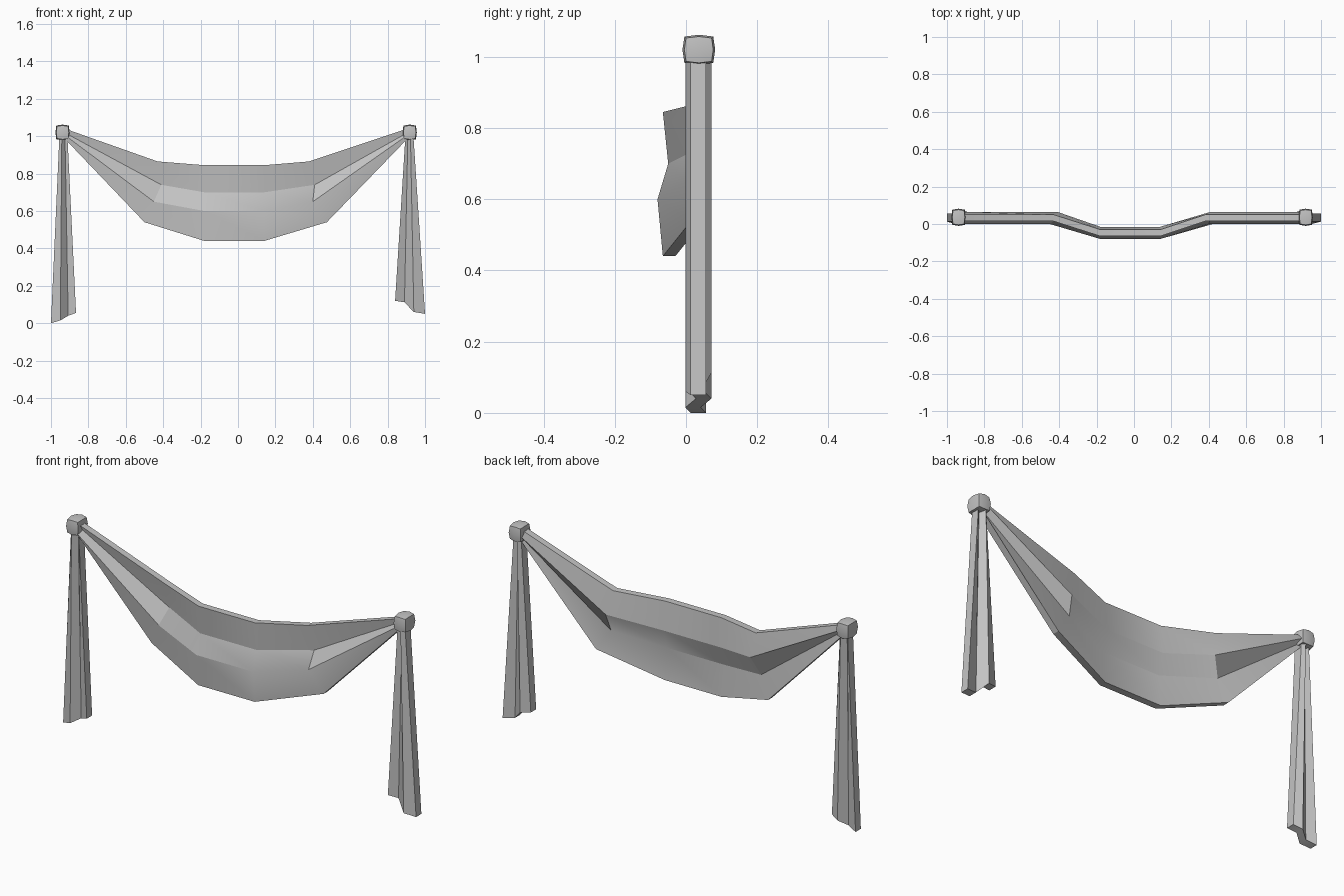
import bpy, bmesh, math
from mathutils import Vector

cube = bpy.data.objects.get("Cube")
if cube:
    bpy.data.objects.remove(cube, do_unlink=True)

grey = bpy.data.materials.new("grey_cloth")
grey.use_nodes = True
colour = (0.55, 0.55, 0.55, 1)
grey.diffuse_color = colour
grey.node_tree.nodes["Principled BSDF"].inputs["Base Color"].default_value = colour

# Depth of the four pleat lines, shared by the swag and the tails
PLEATS = (0.015, 0.03, 0.0, 0.015)


def finish(name, bm):
    bmesh.ops.recalc_face_normals(bm, faces=bm.faces)
    mesh = bpy.data.meshes.new(name)
    bm.to_mesh(mesh)
    bm.free()
    obj = bpy.data.objects.new(name, mesh)
    bpy.context.collection.objects.link(obj)
    mesh.materials.append(grey)
    bpy.ops.object.select_all(action="DESELECT")
    obj.select_set(True)
    bpy.context.view_layer.objects.active = obj
    bpy.ops.object.shade_smooth_by_angle(angle=math.radians(20))
    return obj


def pleated_cloth(name, stations, thickness):
    """Loft closed pleated sections; a station is (y shift, [(x, z) per pleat])."""
    bm = bmesh.new()
    rings = []
    for shift, points in stations:
        front = [Vector((x, y + shift, z)) for (x, z), y in zip(points, PLEATS)]
        back = [p + Vector((0, thickness, 0)) for p in reversed(front)]
        rings.append([bm.verts.new(p) for p in front + back])
    n = len(rings[0])
    for a, b in zip(rings, rings[1:]):
        for i in range(n):
            j = (i + 1) % n
            bm.faces.new((a[i], a[j], b[j], b[i]))
    # End caps as one quad per pleat
    for ring in (rings[0], rings[-1]):
        for i in range(n // 2 - 1):
            bm.faces.new((ring[i], ring[i + 1], ring[n - 2 - i], ring[n - 1 - i]))
    return finish(name, bm)


def knot(name, x):
    """Boxy faceted ball with bulging face centres."""
    bm = bmesh.new()
    bmesh.ops.create_cube(bm, size=2)
    bmesh.ops.subdivide_edges(bm, edges=bm.edges[:], cuts=1, use_grid_fill=True)
    for v in bm.verts:
        axes = sum(abs(c) > 0.5 for c in v.co)
        s = (1, 1, 0.88, 0.78)[axes]
        v.co = Vector((x + v.co.x * s * 0.038, 0.036 + v.co.y * s * 0.046,
                       1.02 + v.co.z * s * 0.042))
    return finish(name, bm)


# Draped swag between the knots
knot_z = (1.04, 1.018, 1.005, 0.985)
mid_z = (0.845, 0.70, 0.60, 0.44)
shoulder_z = (0.865, 0.74, 0.65, 0.54)
pleated_cloth("swag", [
    (0, [(-0.925, z) for z in knot_z]),
    (0, list(zip((-0.43, -0.41, -0.45, -0.50), shoulder_z))),
    (-0.08, [(-0.18, z) for z in mid_z]),
    (-0.08, [(0.14, z) for z in mid_z]),
    (0, list(zip((0.38, 0.41, 0.40, 0.475), shoulder_z))),
    (0, [(0.905, z) for z in knot_z]),
], 0.035)

# Hanging tails, listed from the inner edge to the outer edge
tails = {
    "right_tail": ((-0.912, -0.925, -0.942, -0.955),
                   ((-0.866, 0.055), (-0.908, 0.04), (-0.95, 0.015), (-1.0, 0.0))),
    "left_tail": ((0.895, 0.908, 0.922, 0.938),
                  ((0.84, 0.12), (0.89, 0.112), (0.94, 0.06), (1.0, 0.05))),
}
for name, (top_x, hem) in tails.items():
    pleated_cloth(name, [(-0.002, [(x, 1.0) for x in top_x]), (-0.002, hem)], 0.043)

# Corner knots
knot("right_knot", -0.938)
knot("left_knot", 0.918)
